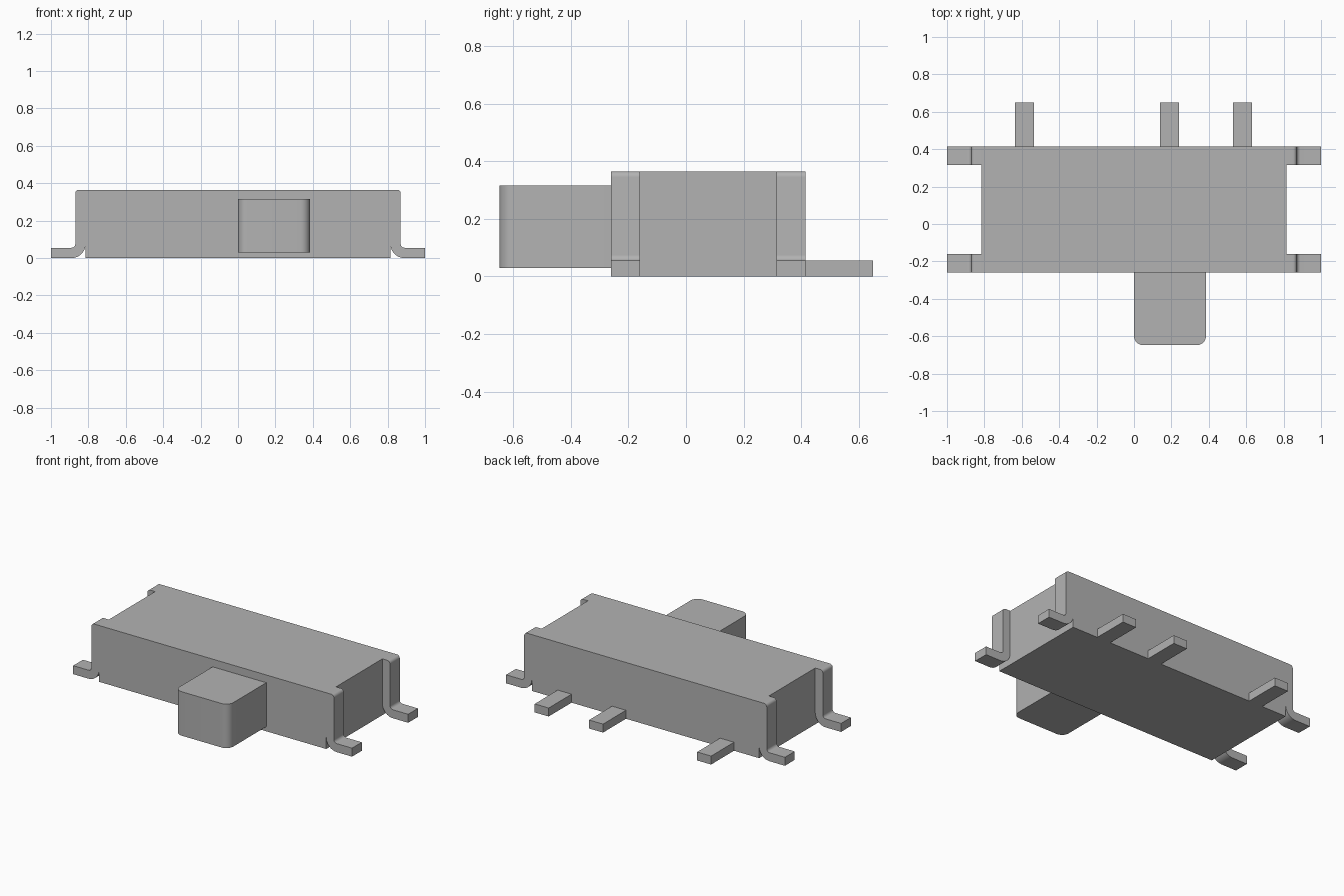
import bpy
import bmesh
from math import sin, cos, pi
from mathutils import Vector

cube = bpy.data.objects.get("Cube")
if cube:
    bpy.data.objects.remove(cube, do_unlink=True)

grey = bpy.data.materials.new("plain grey")
grey.use_nodes = True
colour = (0.45, 0.45, 0.45, 1)
grey.diffuse_color = colour
grey.node_tree.nodes["Principled BSDF"].inputs["Base Color"].default_value = colour


def prism(name, outline, direction):
    """Extrude a closed 3D outline along a direction."""
    bm = bmesh.new()
    face = bm.faces.new([bm.verts.new(p) for p in outline])
    result = bmesh.ops.extrude_face_region(bm, geom=[face])
    moved = [v for v in result["geom"] if isinstance(v, bmesh.types.BMVert)]
    bmesh.ops.translate(bm, verts=moved, vec=Vector(direction))
    bmesh.ops.recalc_face_normals(bm, faces=bm.faces)
    mesh = bpy.data.meshes.new(name)
    bm.to_mesh(mesh)
    bm.free()
    obj = bpy.data.objects.new(name, mesh)
    bpy.context.collection.objects.link(obj)
    mesh.materials.append(grey)
    bpy.ops.object.select_all(action="DESELECT")
    obj.select_set(True)
    bpy.context.view_layer.objects.active = obj
    bpy.ops.object.shade_smooth_by_angle()
    return obj


def box(name, x0, x1, y0, y1, z0, z1):
    outline = [(x0, y0, z0), (x1, y0, z0), (x1, y1, z0), (x0, y1, z0)]
    return prism(name, outline, (0, 0, z1 - z0))


def arc(cx, cy, radius, start, end, steps=8):
    angles = [start + (end - start) * i / steps for i in range(steps + 1)]
    return [(cx + radius * cos(a), cy + radius * sin(a)) for a in angles]


# Housing
half, front, back, top = 0.815, -0.26, 0.415, 0.365
box("housing", -half, half, front, back, 0, top)

# Bent mounting legs at the four corners
thick, depth, bend = 0.055, 0.1, 0.02
outer = half + thick
centre = (outer + bend, thick + bend)
profile = [(half, top)]
profile += arc(outer - bend, top - bend, bend, pi / 2, 0)
profile += arc(*centre, bend, pi, 1.5 * pi)
profile += [(1, thick), (1, 0)]
profile += arc(*centre, bend + thick, 1.5 * pi, pi)
for side, side_name in ((1, "left"), (-1, "right")):
    for y, end_name in ((front, "front"), (back - depth, "back")):
        prism(f"{end_name}_{side_name}_leg",
              [(side * x, y, z) for x, z in profile], (0, depth, 0))

# Sliding knob with rounded front corners
left, right, tip, radius = 0.0, 0.385, -0.648, 0.05
plan = [(right, front), (left, front)]
plan += arc(left + radius, tip + radius, radius, pi, 1.5 * pi)
plan += arc(right - radius, tip + radius, radius, 1.5 * pi, 2 * pi)
prism("slider_knob", [(x, y, 0.03) for x, y in plan], (0, 0, 0.285))

# Contact pins along the back
for name, x in (("right", -0.585), ("middle", 0.19), ("left", 0.58)):
    box(f"{name}_contact_pin", x - 0.05, x + 0.05, back, 0.65, 0, thick)
